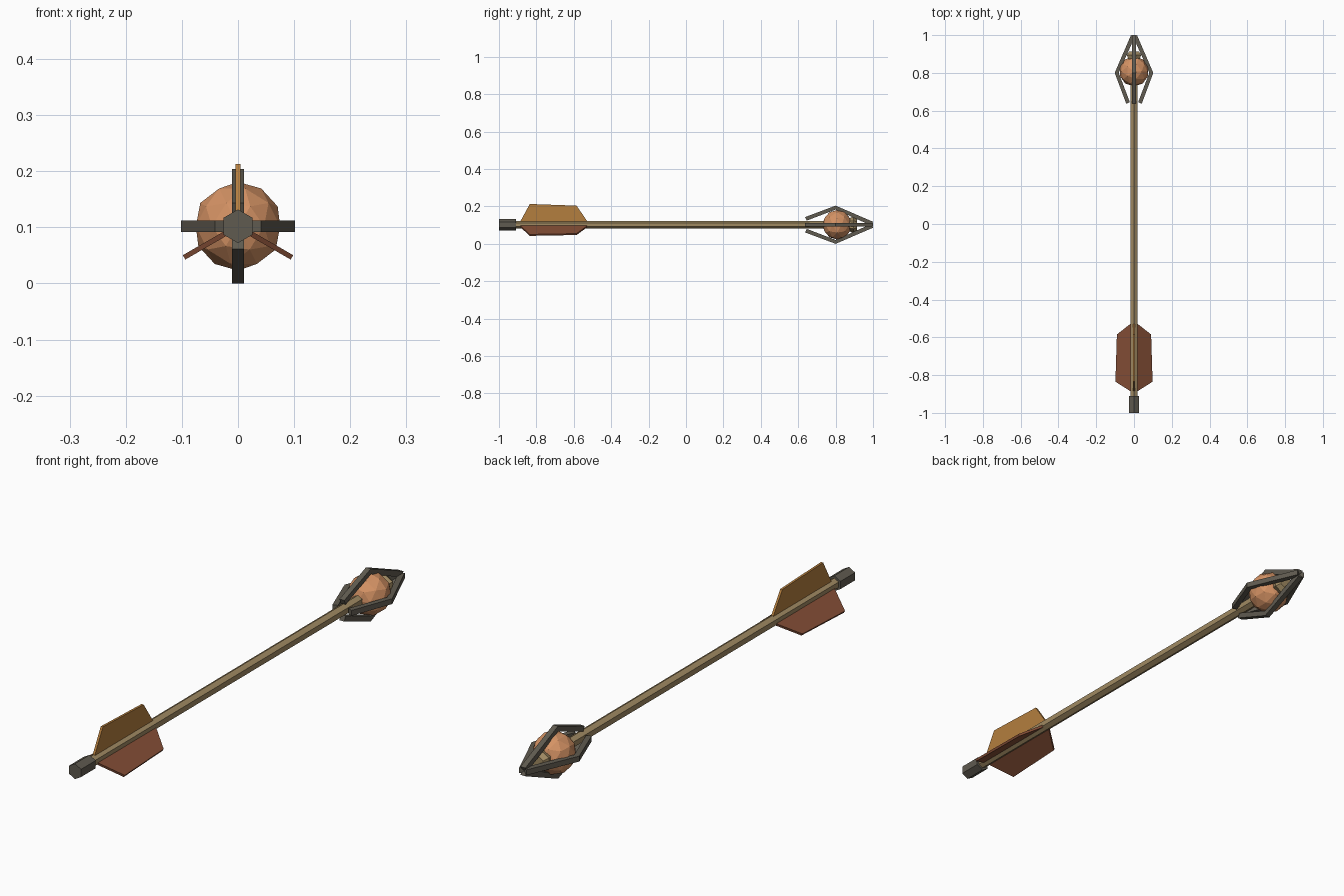
import bpy, bmesh, math
from mathutils import Vector, Matrix

if "Cube" in bpy.data.objects:
    bpy.data.objects.remove(bpy.data.objects["Cube"])

CZ = 0.102  # height of the arrow axis


def srgb(r, g, b):
    f = lambda c: c / 12.92 if c <= 0.04045 else ((c + 0.055) / 1.055) ** 2.4
    return (f(r / 255), f(g / 255), f(b / 255), 1)


def mat(name, *rgb):
    m = bpy.data.materials.new(name)
    m.diffuse_color = srgb(*rgb)
    m.use_nodes = True
    m.node_tree.nodes["Principled BSDF"].inputs["Base Color"].default_value = m.diffuse_color
    return m


WOOD = mat("tan wood", 160, 138, 98)
IRON = mat("dark iron", 96, 91, 80)
CLAY = mat("orange clay", 212, 146, 100)
GOLD = mat("ochre feather", 180, 126, 62)
RUST = mat("rust feather", 132, 78, 54)


def finish(name, bm, material):
    bmesh.ops.recalc_face_normals(bm, faces=bm.faces)
    me = bpy.data.meshes.new(name)
    bm.to_mesh(me)
    bm.free()
    me.materials.append(material)
    ob = bpy.data.objects.new(name, me)
    ob.location.z = CZ
    bpy.context.collection.objects.link(ob)
    return ob


def lathe(name, rings, material, sides=6):
    """Faceted solid along y from (y, radius) rings, one corner pointing up."""
    bm = bmesh.new()
    loops = [[bm.verts.new((r * math.sin(a), y, r * math.cos(a)))
              for a in (math.tau * i / sides for i in range(sides))] for y, r in rings]
    for p, q in zip(loops, loops[1:]):
        for i in range(sides):
            j = (i + 1) % sides
            bm.faces.new((p[i], p[j], q[j], q[i]))
    bm.faces.new(loops[0])
    bm.faces.new(loops[-1])
    return finish(name, bm, material)


def plate(name, outline, width, angle, material):
    """Extrude a (y, radius) outline across its width, turned about the arrow axis."""
    bm = bmesh.new()
    a, b = ([bm.verts.new((x, y, r)) for y, r in outline] for x in (-width / 2, width / 2))
    bm.faces.new(a)
    bm.faces.new(b)
    for i in range(len(a)):
        j = (i + 1) % len(a)
        bm.faces.new((a[i], a[j], b[j], b[i]))
    bm.transform(Matrix.Rotation(angle, 4, 'Y'))
    return finish(name, bm, material)


# shaft and nock
lathe("shaft", [(-0.93, 0.021), (0.78, 0.021)], WOOD)
lathe("nock", [(-1.0, 0.03), (-0.91, 0.03)], IRON)

# round payload with stopper
bm = bmesh.new()
bmesh.ops.create_icosphere(bm, subdivisions=2, radius=0.079,
                           matrix=Matrix.Translation((0, 0.808, 0)))
finish("payload_ball", bm, CLAY)
lathe("stopper", [(0.86, 0.03), (0.895, 0.044), (0.913, 0.03)], WOOD)

# four bent bars caging the payload
BAR = [(0.637, 0.041), (0.80, 0.102), (1.0, 0.016), (0.99, -0.004), (0.80, 0.081), (0.645, 0.022)]
for k in range(4):
    plate(f"cage_bar_{k + 1}", BAR, 0.021, k * math.pi / 2, IRON)

# three feathers
FIN = [(-0.888, 0.014), (-0.835, 0.111), (-0.585, 0.102), (-0.525, 0.014)]
for k, m in enumerate((GOLD, RUST, RUST)):
    plate(f"feather_{k + 1}", FIN, 0.009, k * math.tau / 3, m)
